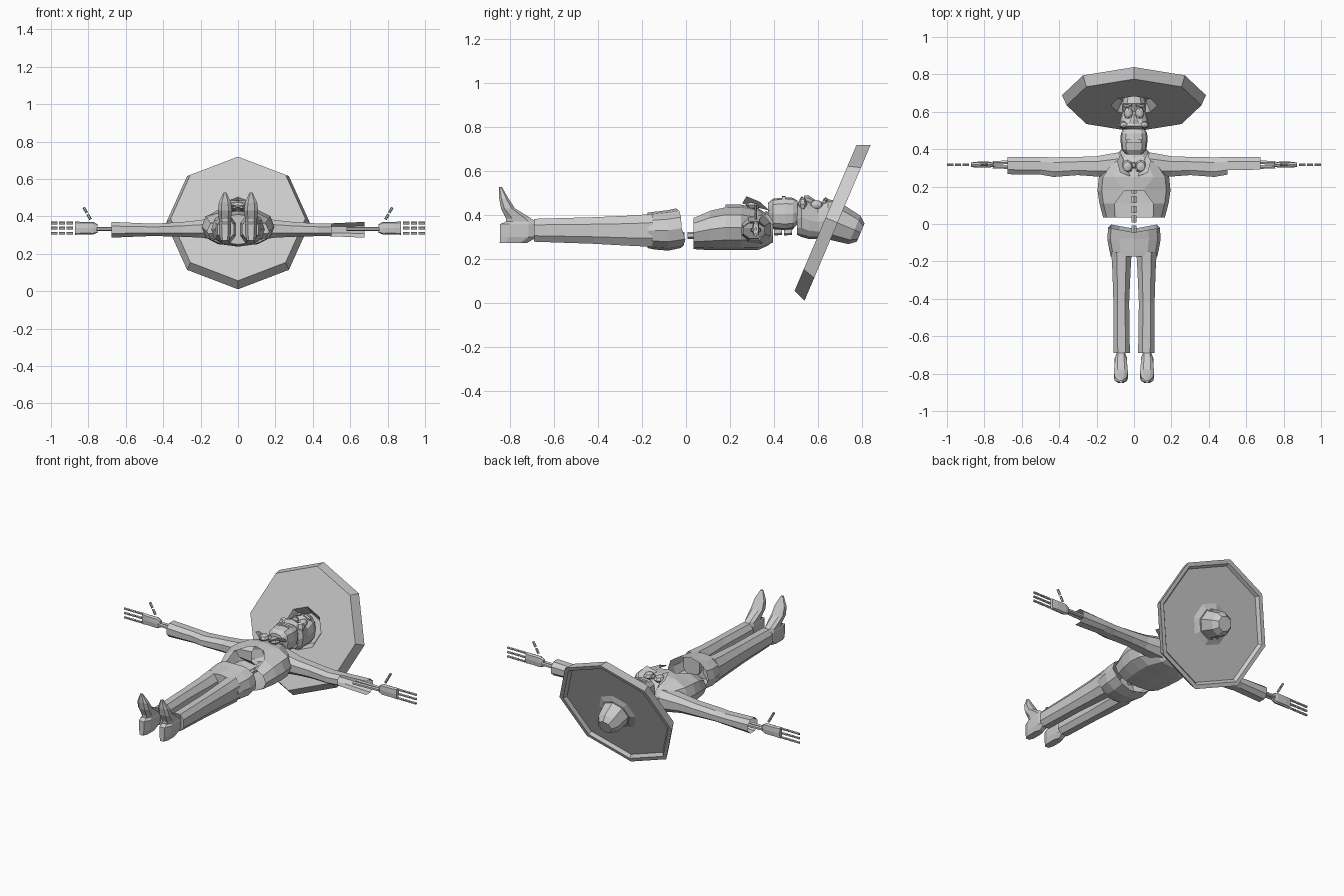
import bpy, bmesh, math
from mathutils import Vector, Matrix

if "Cube" in bpy.data.objects:
    bpy.data.objects.remove(bpy.data.objects["Cube"])

grey = bpy.data.materials.new("plain_grey")
grey.diffuse_color = (0.6, 0.6, 0.6, 1)
grey.use_nodes = True
grey.node_tree.nodes["Principled BSDF"].inputs["Base Color"].default_value = grey.diffuse_color


def finish(name, bm):
    bmesh.ops.recalc_face_normals(bm, faces=bm.faces)
    me = bpy.data.meshes.new(name)
    bm.to_mesh(me)
    bm.free()
    me.materials.append(grey)
    ob = bpy.data.objects.new(name, me)
    bpy.context.collection.objects.link(ob)
    return ob


def loft_bm(axis, sections, n=10, p=1.0, caps=(True, True), phase=0.0):
    """Rings (t, cu, cv, ru, rv) along an axis; p < 1 makes them boxier."""
    bm = bmesh.new()
    rings = []
    for t, cu, cv, ru, rv in sections:
        ring = []
        for i in range(n):
            a = 2 * math.pi * i / n + math.pi / 2 + phase
            c, s = math.cos(a), math.sin(a)
            u = cu + ru * math.copysign(abs(c) ** p, c)
            v = cv + rv * math.copysign(abs(s) ** p, s)
            ring.append(bm.verts.new({'X': (t, u, v), 'Y': (u, t, v), 'Z': (u, v, t)}[axis]))
        rings.append(ring)
    for a, b in zip(rings, rings[1:]):
        for i in range(n):
            j = (i + 1) % n
            bm.faces.new((a[i], a[j], b[j], b[i]))
    if caps[0]:
        bm.faces.new(rings[0])
    if caps[1]:
        bm.faces.new(rings[-1])
    return bm


def loft(name, *args, **kw):
    return finish(name, loft_bm(*args, **kw))


def span(t, c, r, lo, hi):
    """Section given by centre, half width and low/high of the other axis."""
    return (t, c, (lo + hi) / 2, r, (hi - lo) / 2)


def rod(name, a, b, r, n=6):
    a, b = Vector(a), Vector(b)
    bm = bmesh.new()
    m = Matrix.Translation((a + b) / 2) @ (b - a).to_track_quat('Z', 'Y').to_matrix().to_4x4()
    bmesh.ops.create_cone(bm, cap_ends=True, segments=n, radius1=r, radius2=r,
                          depth=(b - a).length, matrix=m)
    return finish(name, bm)


def ball(name, loc, scale, seg=8, rings=6):
    bm = bmesh.new()
    m = Matrix.Translation(loc) @ Matrix.Diagonal((*scale, 1))
    bmesh.ops.create_uvsphere(bm, u_segments=seg, v_segments=rings, radius=1, matrix=m)
    return finish(name, bm)


# Wide octagonal hat: recess for the head, brim with raised rim, tapered crown
profile = [(-.03, .09), (.027, .125), (.027, .36), (-.032, .385), (-.032, .36),
           (-.014, .345), (-.014, .125), (-.03, .085), (-.115, .07), (-.146, .045)]
hat = loft("hat", 'Z', [(t, 0, 0, r, r) for t, r in profile], n=8)
hat.matrix_world = Matrix.Translation((0, .659, .377)) @ Matrix.Rotation(math.radians(67), 4, 'X')

# Skull and jaw
loft("skull", 'Y', [span(.505, 0, .06, .31, .45), span(.525, 0, .08, .30, .485),
                    span(.56, 0, .073, .29, .462), span(.60, 0, .062, .29, .445),
                    span(.645, 0, .066, .29, .472), span(.675, 0, .058, .29, .465),
                    span(.70, 0, .042, .30, .44)], n=12, p=.85)
loft("jaw", 'Y', [span(.372, 0, .04, .37, .455), span(.395, 0, .066, .337, .474),
                  span(.45, 0, .073, .33, .48), span(.485, 0, .07, .335, .478),
                  span(.507, 0, .058, .36, .465)], n=12, p=.7)
loft("lips", 'Y', [span(.437, 0, .045, .46, .486), span(.453, 0, .045, .46, .486)], n=8, p=.6)
loft("nose", 'Y', [span(.535, 0, .03, .45, .487), span(.555, 0, .024, .44, .49),
                   span(.585, 0, .008, .44, .47)], n=6)
for s in (-1, 1):
    ball("eye", (s * .03, .592, .445), (.024, .033, .022))
    rod("brow", (s * .012, .635, .472), (s * .055, .628, .46), .009)
    ball("cheek", (s * .055, .53, .45), (.03, .02, .03), 6, 4)

# Jacket body, hollow, with an arched opening above the waist
bm = loft_bm('Y', [span(.035, 0, .165, .245, .395), span(.11, 0, .185, .24, .43),
                   span(.18, 0, .195, .24, .447), span(.25, 0, .188, .24, .447),
                   span(.33, 0, .13, .242, .43), span(.375, 0, .085, .262, .40),
                   span(.392, 0, .075, .285, .365)],
             n=12, p=.85, caps=(False, False))
gap = [f for f in bm.faces if f.calc_center_median().z > .38
       and abs(f.calc_center_median().x) < .08 and f.calc_center_median().y < .17]
bmesh.ops.delete(bm, geom=gap, context='FACES')
for v in bm.verts:
    if v.co.z > .36 and .02 < abs(v.co.x) < .12:
        if v.co.y < .05:
            v.co.x = math.copysign(.1, v.co.x)
        elif .17 < v.co.y < .19:
            v.co.x = math.copysign(.05, v.co.x)
finish("jacket", bm)

# Collar band, bow and lifted lapels
loft("collar", 'Y', [span(.36, 0, .088, .26, .42), span(.395, 0, .072, .275, .40)],
     n=10, caps=(False, False))
ball("bow_knot", (0, .315, .45), (.014, .018, .014), 6, 4)
for s in (-1, 1):
    ball("bow_lobe", (s * .036, .308, .445), (.032, .036, .02), 8, 4)
    bm = bmesh.new()
    bm.faces.new([bm.verts.new(c) for c in ((s * .02, .255, .452), (s * .075, .275, .485),
                                            (s * .09, .335, .46), (s * .07, .38, .42))])
    finish("lapel", bm)

# Sleeves, open at the cuff; the one at +x is slit along its lower side
for s in (-1, 1):
    sl = [(.08, .318, .335, .07, .07), (.2, .308, .333, .058, .05), (.30, .310, .33, .052, .042),
          (.43, .304, .328, .056, .036), (.50, .311, .328, .05, .037), (.675, .312, .328, .049, .045)]
    bm = loft_bm('X', [(s * t, *r) for t, *r in sl], n=8, caps=(False, False), p=.85,
                 phase=math.pi / 8)
    if s > 0:
        slit = [f for f in bm.faces if f.calc_center_median().x > .5
                and f.calc_center_median().y < .28]
        bmesh.ops.delete(bm, geom=slit, context='FACES')
    finish("sleeve", bm)

    # Arm bones, palm and jointed fingers
    for y in (.302, .332):
        rod("arm_bone", (s * .58, y, .332), (s * .755, y - (y - .317) * .3, .333), .011)
    loft("palm", 'X', [(s * .75, .317, .335, .01, .022), (s * .775, .317, .337, .016, .034),
                       (s * .835, .317, .337, .016, .033), (s * .872, .317, .337, .012, .036)],
         n=8, p=.6)
    for z in (.364, .337, .31):
        for x0, x1 in ((.882, .916), (.924, .957), (.965, 1.0)):
            rod("finger_bone", (s * x0, .317, z), (s * x1, .317, z), .0075)
    for a, b in ((0, .44), (.55, 1)):
        rod("thumb_bone", (s * (.788 + .037 * a), .317, .383 + .065 * a),
            (s * (.788 + .037 * b), .317, .383 + .065 * b), .0075)

# Spine and neck vertebrae
for i in range(5):
    y = -.045 + i * .052
    rod("vertebra", (0, y, .307), (0, y + .038, .307), .016)
for y in (.40, .445):
    rod("neck_bone", (0, y, .324), (0, y + .036, .326), .017)

# Trousers: hollow hips with a dipped waistband, then two legs
bm = loft_bm('Y', [span(-.03, 0, .138, .25, .43), span(-.08, 0, .143, .238, .422),
                   span(-.14, 0, .132, .243, .415), span(-.175, 0, .124, .25, .41)],
             n=12, p=.85, caps=(False, True))
for v in bm.verts:
    if v.co.y > -.05:
        v.co.y = -.045 + .025 * abs(v.co.x) / .138 + .02 * (v.co.z < .3)
finish("hips", bm)
for s in (-1, 1):
    loft("trouser_leg", 'Y', [span(-.15, s * .067, .058, .25, .41), span(-.25, s * .067, .052, .255, .402),
                              span(-.42, s * .068, .045, .265, .394), span(-.69, s * .066, .047, .275, .386)],
         n=8, p=.85, phase=math.pi / 8)
    # Heeled shoe with a pointed toe
    rows = [(.272, -.85, -.72, .024), (.30, -.85, -.67, .033), (.358, -.85, -.67, .035),
            (.37, -.822, -.68, .032), (.385, -.822, -.70, .034), (.43, -.842, -.775, .04),
            (.475, -.85, -.805, .034), (.527, -.85, -.836, .008)]
    loft("shoe", 'Z', [(z, s * .07, (a + b) / 2, w, (b - a) / 2) for z, a, b, w in rows],
         n=8, p=.75, phase=math.pi / 8)
